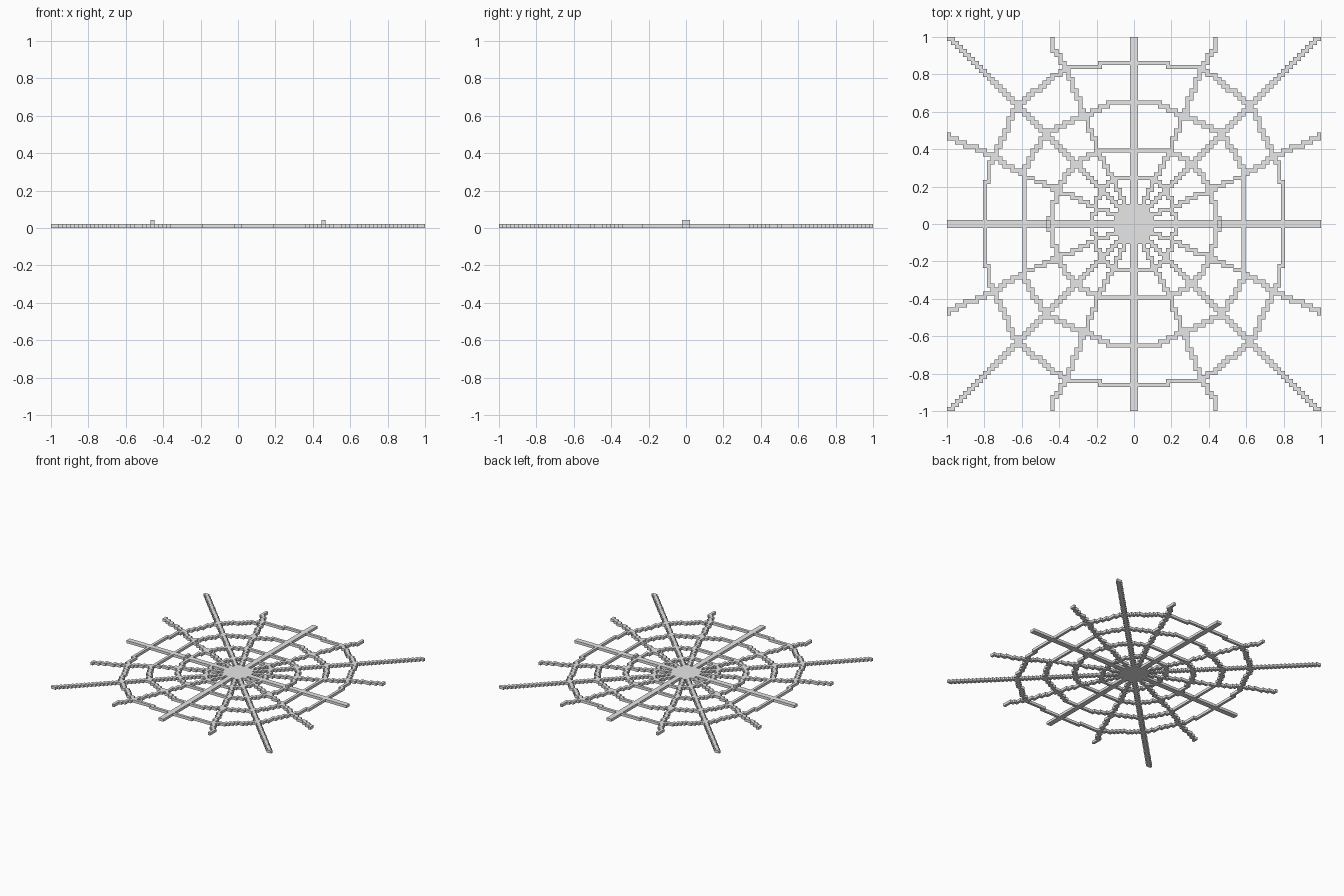
import bpy, bmesh

if "Cube" in bpy.data.objects:
    bpy.data.objects.remove(bpy.data.objects["Cube"])

N = 47                 # cells per half width
S = 1.0 / N            # cell size

# One quarter of the web as polylines; the rest is mirrored
spokes = [
    [(0, 0.01), (1, 0.01)],
    [(0.01, 0), (0.01, 1)],
    [(0, 0.006), (0.994, 1)],
    [(0, 0), (0.59, 0.26), (0.75, 0.36), (1, 0.47)],
    [(0, 0), (0.19, 0.40), (0.27, 0.59), (0.36, 0.83), (0.43, 0.94), (0.43, 1)],
]
rings = [
    [(0.22, 0), (0.205, 0.11), (0.17, 0.18), (0.11, 0.245), (0, 0.245)],
    [(0.455, 0), (0.41, 0.19), (0.32, 0.32), (0.18, 0.39), (0, 0.39)],
    [(0.595, 0), (0.595, 0.26), (0.48, 0.485), (0.27, 0.58), (0.13, 0.64), (0, 0.66)],
    [(0.797, 0), (0.785, 0.28), (0.75, 0.36), (0.62, 0.64), (0.37, 0.83), (0.2, 0.85), (0, 0.872)],
]


def raster(path):
    """Grid cells touched by a polyline in the positive quarter."""
    out = set()
    for (ax, ay), (bx, by) in zip(path, path[1:]):
        for k in range(601):
            t = k / 600
            i = int((ax + (bx - ax) * t) / S)
            j = int((ay + (by - ay) * t) / S)
            out.add((min(i, N - 1), min(j, N - 1), 0))
    return out


def mirrored(cells):
    return {(x, y, k) for i, j, k in cells for x in (i, -1 - i) for y in (j, -1 - j)}


quarter = set()
for path in spokes + rings:
    quarter |= raster(path)
# Solid hub at the centre
quarter |= {(i, j, 0) for i in range(4) for j in range(4) if i + j < 6}
# Small raised knot on each side spoke
quarter.add((int(0.465 / S), 0, 1))
cells = mirrored(quarter)

# Outer faces of the stepped strands
DIRS = {
    (1, 0, 0): [(1, 0, 0), (1, 1, 0), (1, 1, 1), (1, 0, 1)],
    (-1, 0, 0): [(0, 0, 0), (0, 0, 1), (0, 1, 1), (0, 1, 0)],
    (0, 1, 0): [(0, 1, 0), (0, 1, 1), (1, 1, 1), (1, 1, 0)],
    (0, -1, 0): [(0, 0, 0), (1, 0, 0), (1, 0, 1), (0, 0, 1)],
    (0, 0, 1): [(0, 0, 1), (1, 0, 1), (1, 1, 1), (0, 1, 1)],
    (0, 0, -1): [(0, 0, 0), (0, 1, 0), (1, 1, 0), (1, 0, 0)],
}
bm = bmesh.new()
verts = {}


def vert(p):
    if p not in verts:
        verts[p] = bm.verts.new([c * S for c in p])
    return verts[p]


for c in sorted(cells):
    for d, corners in DIRS.items():
        if tuple(a + b for a, b in zip(c, d)) not in cells:
            bm.faces.new([vert(tuple(a + b for a, b in zip(c, q))) for q in corners])

mesh = bpy.data.meshes.new("spider_web")
bm.to_mesh(mesh)
bm.free()
grey = bpy.data.materials.new("light grey")
grey.diffuse_color = (0.8, 0.8, 0.8, 1)
grey.use_nodes = True
grey.node_tree.nodes["Principled BSDF"].inputs["Base Color"].default_value = grey.diffuse_color
mesh.materials.append(grey)
bpy.context.collection.objects.link(bpy.data.objects.new("spider_web", mesh))
